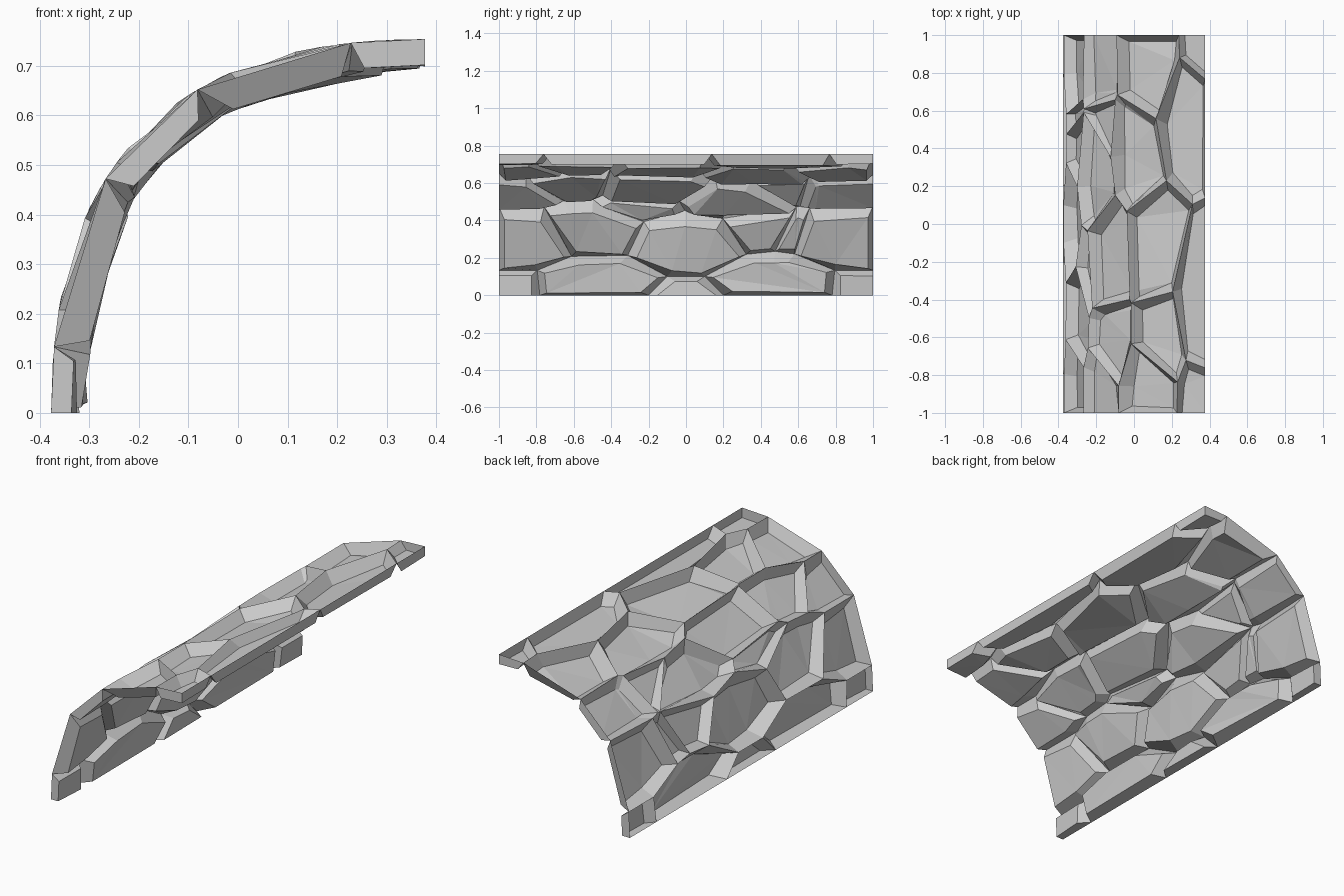
import bpy, bmesh, math, random
from mathutils import Vector

if "Cube" in bpy.data.objects:
    bpy.data.objects.remove(bpy.data.objects["Cube"])

random.seed(4)
LENGTH_S = 1.22      # arc length of the cross-section

# Rock plates: arc position, half of y, plate radius
PLATES = [
    (.06, -.45, .07), (.07, -.25, .15), (-.05, 0, .087), (.07, .25, .15), (.06, .45, .07),
    (.31, -.45, .17), (.36, -.26, .15), (.30, 0, .15), (.36, .19, .10), (.33, .32, .09), (.31, .45, .17),
    (.61, -.45, .10), (.68, -.30, .11), (.50, -.12, .09), (.66, -.09, .14),
    (.56, .12, .13), (.63, .24, .06), (.61, .43, .10),
    (.91, -.45, .14), (.97, -.30, .13), (.94, -.07, .14), (.84, .20, .13), (.91, .44, .16),
    (1.17, -.46, .07), (1.22, -.20, .17), (1.10, .29, .14), (1.17, .46, .07),
]


def clip(poly, n, k):
    """Keep the part of a polygon where n.p <= k."""
    out = []
    for a, b in zip(poly, poly[1:] + poly[:1]):
        da, db = n.dot(a) - k, n.dot(b) - k
        if da <= 0:
            out.append(a)
        if da * db < 0:
            out.append(a.lerp(b, da / (da - db)))
    return out


def bend(p):
    """Map flat (s, y, depth) on to the curved vault."""
    t = p.x / LENGTH_S * math.pi / 2
    r = 0.754 + 0.049 * math.sin(2 * t) ** 2 - p.z
    return Vector((0.377 - r * math.cos(t), p.y, r * math.sin(t)))


# Flat weighted-cell layout of plates
bm = bmesh.new()
for i, (s, v, r) in enumerate(PLATES):
    c = Vector((s, v))
    cell = [Vector(q) for q in ((0, -.5), (LENGTH_S, -.5), (LENGTH_S, .5), (0, .5))]
    for j, (s2, v2, r2) in enumerate(PLATES):
        if i != j:
            c2 = Vector((s2, v2))
            cell = clip(cell, c2 - c, (c2.dot(c2) - c.dot(c) + r * r - r2 * r2) / 2)
    if len(cell) > 2:
        f = bm.faces.new([bm.verts.new((q.x, q.y * 2, 0)) for q in cell])
        f.material_index = i          # remember the plate number
bmesh.ops.remove_doubles(bm, verts=bm.verts[:], dist=0.018)

# Sink each plate inwards, leaving a thin ridge with sloped sides around it
for f in bm.faces[:]:
    ring = f.verts[:]
    mid = f.calc_center_median()
    s, _, radius = PLATES[f.material_index]
    square = radius < .135 or s > 1.15   # these keep square walls at the borders
    depth = min(.07, .03 + .25 * radius) if s < 1.15 else .048
    inner = []
    for v in ring:
        d = mid - v.co
        p = v.co + d * min(.42, random.uniform(.035, .055) / max(d.length, .01))
        if square:
            if abs(v.co.y) > .995:
                p.y = v.co.y
            if v.co.x < .005 or v.co.x > LENGTH_S - .005:
                p.x = v.co.x
        p.z = depth + random.uniform(-.008, .008)
        inner.append(bm.verts.new(p))
    bm.faces.remove(f)
    bm.faces.new(inner)
    n = len(ring)
    for k in range(n):
        m = (k + 1) % n
        bm.faces.new((ring[k], ring[m], inner[m], inner[k]))

# Bend the sheet into the arch
for v in bm.verts:
    v.co = bend(v.co)
bmesh.ops.triangulate(bm, faces=[f for f in bm.faces if len(f.verts) > 4])
bmesh.ops.recalc_face_normals(bm, faces=bm.faces[:])
if sum(f.normal.z * f.calc_area() for f in bm.faces) < 0:
    bmesh.ops.reverse_faces(bm, faces=bm.faces[:])

mesh = bpy.data.meshes.new("rock_vault")
bm.to_mesh(mesh)
bm.free()
obj = bpy.data.objects.new("rock_vault", mesh)
bpy.context.collection.objects.link(obj)
